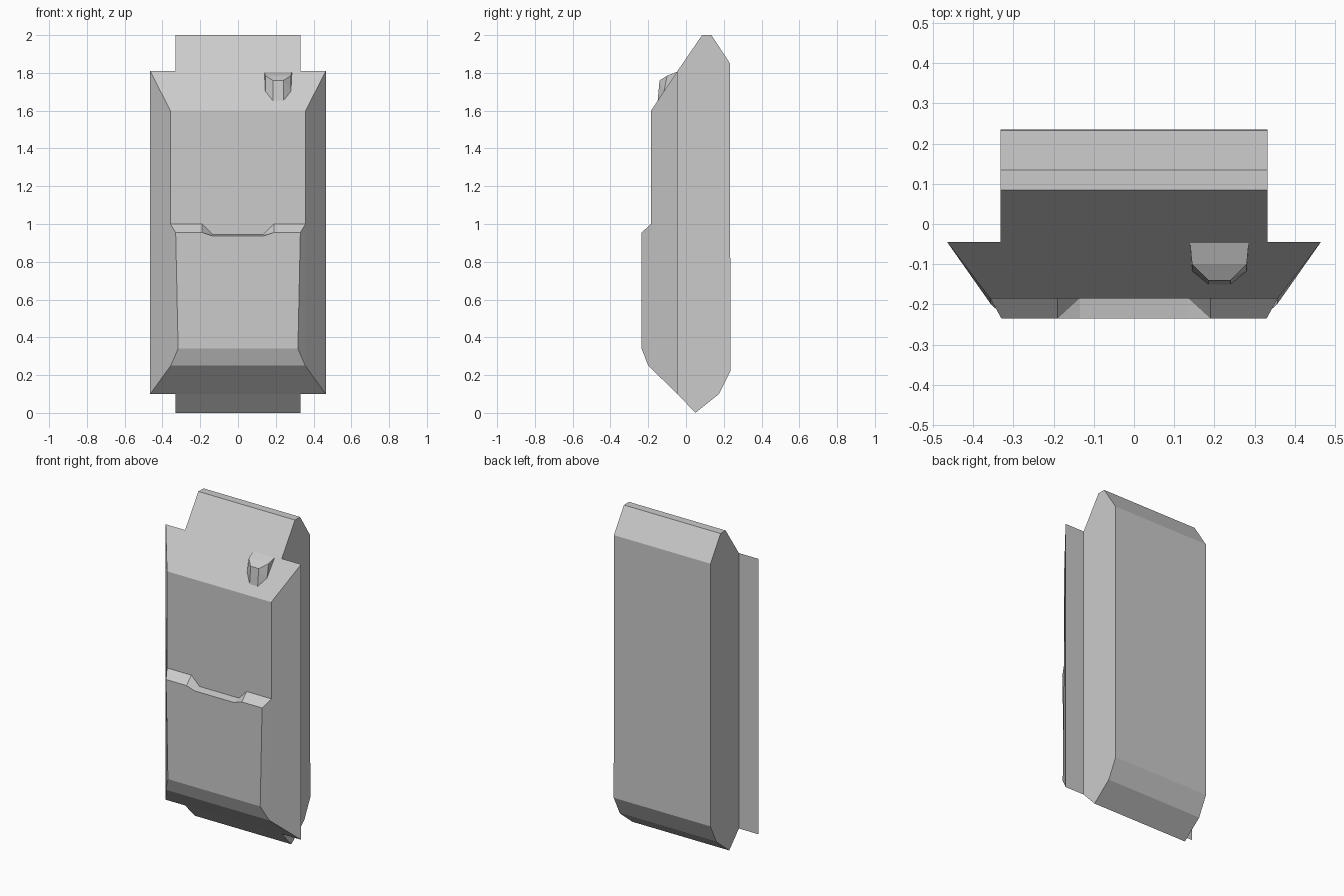
import bpy, bmesh

if "Cube" in bpy.data.objects:
    bpy.data.objects.remove(bpy.data.objects["Cube"])


def finish(name, bm):
    bmesh.ops.remove_doubles(bm, verts=bm.verts, dist=0.0005)
    bmesh.ops.recalc_face_normals(bm, faces=bm.faces)
    mesh = bpy.data.meshes.new(name)
    bm.to_mesh(mesh)
    bm.free()
    obj = bpy.data.objects.new(name, mesh)
    bpy.context.collection.objects.link(obj)
    return obj


def mirrored(name, points, faces, centre_x=0.0):
    """Build one half from points and faces, plus its mirror image in x."""
    bm = bmesh.new()
    for side in (1, -1):
        vs = [bm.verts.new((centre_x + side * x, y, z)) for x, y, z in points]
        for f in faces:
            bm.faces.new([vs[i] for i in f])
    return finish(name, bm)


# Rear block: side profile extruded across the width
profile = [(-0.045, 1.81), (0.085, 2.0), (0.135, 2.0), (0.233, 1.85),
           (0.235, 0.22), (0.175, 0.10), (0.05, 0.0), (-0.045, 0.10)]
bm = bmesh.new()
cap = bm.faces.new([bm.verts.new((-0.332, y, z)) for y, z in profile])
ext = bmesh.ops.extrude_face_region(bm, geom=[cap], use_keep_orig=True)
bmesh.ops.translate(bm, vec=(0.664, 0, 0),
                    verts=[g for g in ext["geom"] if isinstance(g, bmesh.types.BMVert)])
finish("rear_block", bm)

# Front cover: bevelled shell with raised lower panel and notched ledge
cover = [
    (0.465, -0.045, 0.10), (0.465, -0.045, 1.81),                        # 0-1 flange
    (0.358, -0.185, 1.60), (0.358, -0.185, 1.00),                        # 2-3 upper panel
    (0.19, -0.185, 1.00), (0.135, -0.185, 0.945),                        # 4-5 notch, back
    (0.33, -0.235, 0.955), (0.19, -0.235, 0.955), (0.135, -0.235, 0.937),  # 6-8 notch, front
    (0.317, -0.235, 0.34), (0.356, -0.20, 0.25),                         # 9-10 bottom lip
    (0, -0.045, 0.10), (0, -0.045, 1.81), (0, -0.185, 1.60),             # 11-17 centre line
    (0, -0.185, 0.945), (0, -0.235, 0.937), (0, -0.235, 0.34), (0, -0.20, 0.25),
]
mirrored("front_cover", cover, [
    (0, 1, 2, 3, 10), (3, 6, 9, 10),                        # sides
    (10, 9, 16, 17), (0, 10, 17, 11), (1, 12, 13, 2),       # lip and end slopes
    (2, 13, 14, 5, 4, 3), (6, 7, 8, 15, 16, 9),             # panels
    (3, 4, 7, 6), (4, 5, 7), (5, 8, 7), (5, 14, 15, 8),     # ledge
    (0, 11, 12, 1),                                         # flange back
])

# Small faceted knob on the top slope
bm = bmesh.new()
for x, y, z in [(0.073, -0.047, 1.806), (0.068, -0.10, 1.785), (0.0275, -0.14, 1.76),
                (0.068, -0.117, 1.70), (0.0275, -0.15, 1.653)]:
    for side in (1, -1):
        bm.verts.new((0.2125 + side * x, y, z))
bmesh.ops.convex_hull(bm, input=bm.verts)
bmesh.ops.dissolve_limit(bm, angle_limit=0.02, verts=bm.verts, edges=bm.edges)
finish("knob", bm)
